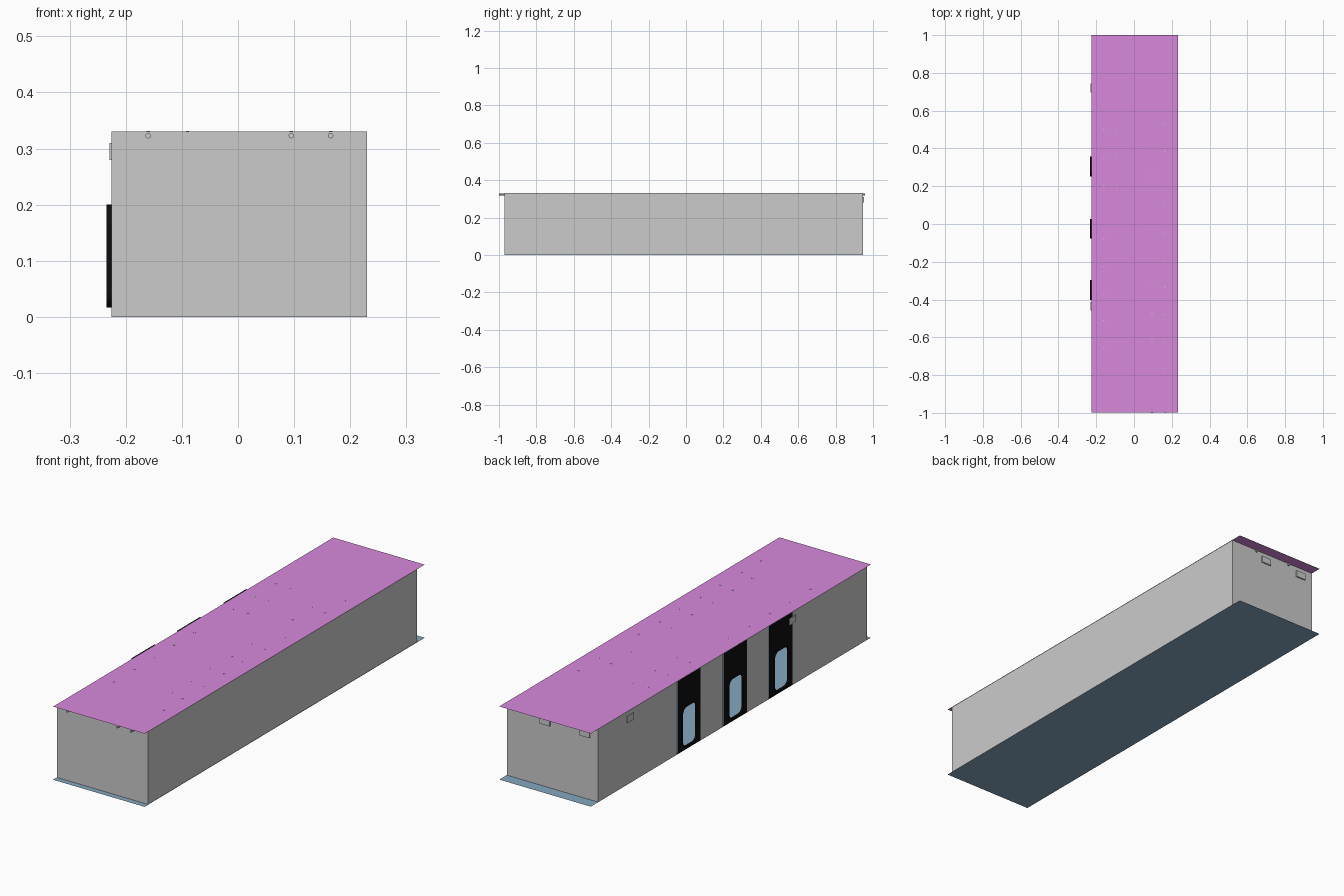
import bpy, bmesh, math
from mathutils import Matrix, Vector

if "Cube" in bpy.data.objects:
    bpy.data.objects.remove(bpy.data.objects["Cube"])

X0, X1 = -0.225, 0.23          # side walls
Y0, Y1 = -0.97, 0.947          # end walls
H = 0.33
DOORS = [0.305, -0.025, -0.35]
PANEL_W = 0.165


def material(name, rgb):
    m = bpy.data.materials.new(name)
    m.diffuse_color = (*rgb, 1)
    m.use_nodes = True
    m.node_tree.nodes["Principled BSDF"].inputs["Base Color"].default_value = m.diffuse_color
    return m


PINK = material("pink", (0.68, 0.25, 0.71))
BLUE = material("blue", (0.24, 0.39, 0.53))
BLACK = material("black", (0.004, 0.004, 0.004))


def finish(name, bm, mat=None):
    me = bpy.data.meshes.new(name)
    bm.to_mesh(me)
    bm.free()
    ob = bpy.data.objects.new(name, me)
    bpy.context.collection.objects.link(ob)
    if mat:
        me.materials.append(mat)
    return ob


def quads(name, faces, mat=None):
    bm = bmesh.new()
    for f in faces:
        bm.faces.new([bm.verts.new(p) for p in f])
    return finish(name, bm, mat)


def slab(name, z, mat):
    return quads(name, [[(X0, -0.997, z), (0.232, -0.997, z), (0.232, 1, z), (X0, 1, z)]], mat)


def box(bm, lo, hi):
    lo, hi = Vector(lo), Vector(hi)
    mat = Matrix.Translation((lo + hi) / 2) @ Matrix.Diagonal((*(hi - lo), 1))
    bmesh.ops.create_cube(bm, size=1, matrix=mat)


def wall(a, b):
    return [(*a, 0), (*b, 0), (*b, H), (*a, H)]


# Floor and roof sheets
slab("floor", 0, BLUE)
slab("roof", H, PINK)

# Plain walls
quads("front_wall", [wall((X0, Y0), (X1, Y0))])
quads("right_wall", [wall((X1, Y0), (X1, Y1))])
quads("back_wall", [wall((X1, Y1), (X0, Y1))])

# Left wall, split around the door panels
cuts = [Y1]
for d in DOORS:
    cuts += [d + PANEL_W / 2, d - PANEL_W / 2]
cuts.append(Y0)
quads("left_wall", [wall((X0, a), (X0, b)) for a, b in zip(cuts[::2], cuts[1::2])])


# Rounded door opening outline in (y, z)
def opening(yc, half=0.0525, z0=0.017, z1=0.2, r=0.03, n=6):
    pts = []
    corners = [(1, z1 - r, 0), (-1, z1 - r, 90), (-1, z0 + r, 180), (1, z0 + r, 270)]
    for s, z, start in corners:
        for i in range(n + 1):
            a = math.radians(start + 90 * i / n)
            pts.append((yc + s * (half - r) + r * math.cos(a), z + r * math.sin(a)))
    return pts


def loop(bm, pts, x):
    vs = [bm.verts.new((x, y, z)) for y, z in pts]
    return [bm.edges.new((vs[i], vs[(i + 1) % len(vs)])) for i in range(len(vs))]


# Black door panels with an open doorway and a raised rim
for k, yc in enumerate(DOORS):
    w = PANEL_W / 2
    bm = bmesh.new()
    edges = loop(bm, [(yc - w, 0.003), (yc + w, 0.003), (yc + w, H + 0.002), (yc - w, H + 0.002)], -0.228)
    edges += loop(bm, opening(yc), -0.228)
    bmesh.ops.triangle_fill(bm, edges=edges, use_beauty=True, normal=(-1, 0, 0))
    finish(f"door_panel_{k + 1}", bm, BLACK)

    bm = bmesh.new()
    outer, inner = opening(yc), opening(yc, 0.0495, 0.02, 0.197, 0.027)
    rings = [[bm.verts.new((x, y, z)) for y, z in pts]
             for pts, x in ((outer, -0.225), (outer, -0.234), (inner, -0.234), (inner, -0.225))]
    n = len(outer)
    for j in range(4):
        a, b = rings[j], rings[(j + 1) % 4]
        for i in range(n):
            bm.faces.new((a[i], a[(i + 1) % n], b[(i + 1) % n], b[i]))
    bmesh.ops.recalc_face_normals(bm, faces=bm.faces)
    finish(f"door_rim_{k + 1}", bm, BLACK)

# Small wall plates near the roof
bm = bmesh.new()
for x in (0.038, -0.16):
    box(bm, (x - 0.025, Y1 - 0.004, 0.28), (x + 0.025, Y1 + 0.006, 0.31))
for y in (0.72, -0.435):
    box(bm, (X0 - 0.004, y - 0.023, 0.28), (X0 + 0.004, y + 0.023, 0.31))
finish("wall_plates", bm)

# Ceiling pipes that pass through the end walls
RUNS = {  # x: (start y, end y, clamp positions)
    -0.16: (-0.99, 0.60, (0.5, 0.35, 0.2, -0.08, -0.225, -0.37, -0.51, -0.66)),
    -0.09: (0.15, 0.957, (0.5, 0.35, 0.2)),
    0.095: (-1.0, 0.957, (0.4, 0.255, -0.03, -0.18, -0.325, -0.47, -0.61)),
    0.165: (-1.0, 0.60, (0.53, 0.385, 0.1, -0.045, -0.195, -0.335, -0.48, -0.63, -0.765)),
}
pipes, clamps = bmesh.new(), bmesh.new()
for x, (a, b, ys) in RUNS.items():
    m = Matrix.Translation((x, (a + b) / 2, 0.323)) @ Matrix.Rotation(math.pi / 2, 4, 'X')
    bmesh.ops.create_cone(pipes, cap_ends=True, segments=10, radius1=0.005,
                          radius2=0.005, depth=b - a, matrix=m)
    for y in ys:
        box(clamps, (x - 0.003, y - 0.003, 0.316), (x + 0.003, y + 0.003, H + 0.001))
finish("ceiling_pipes", pipes)
finish("pipe_clamps", clamps)
